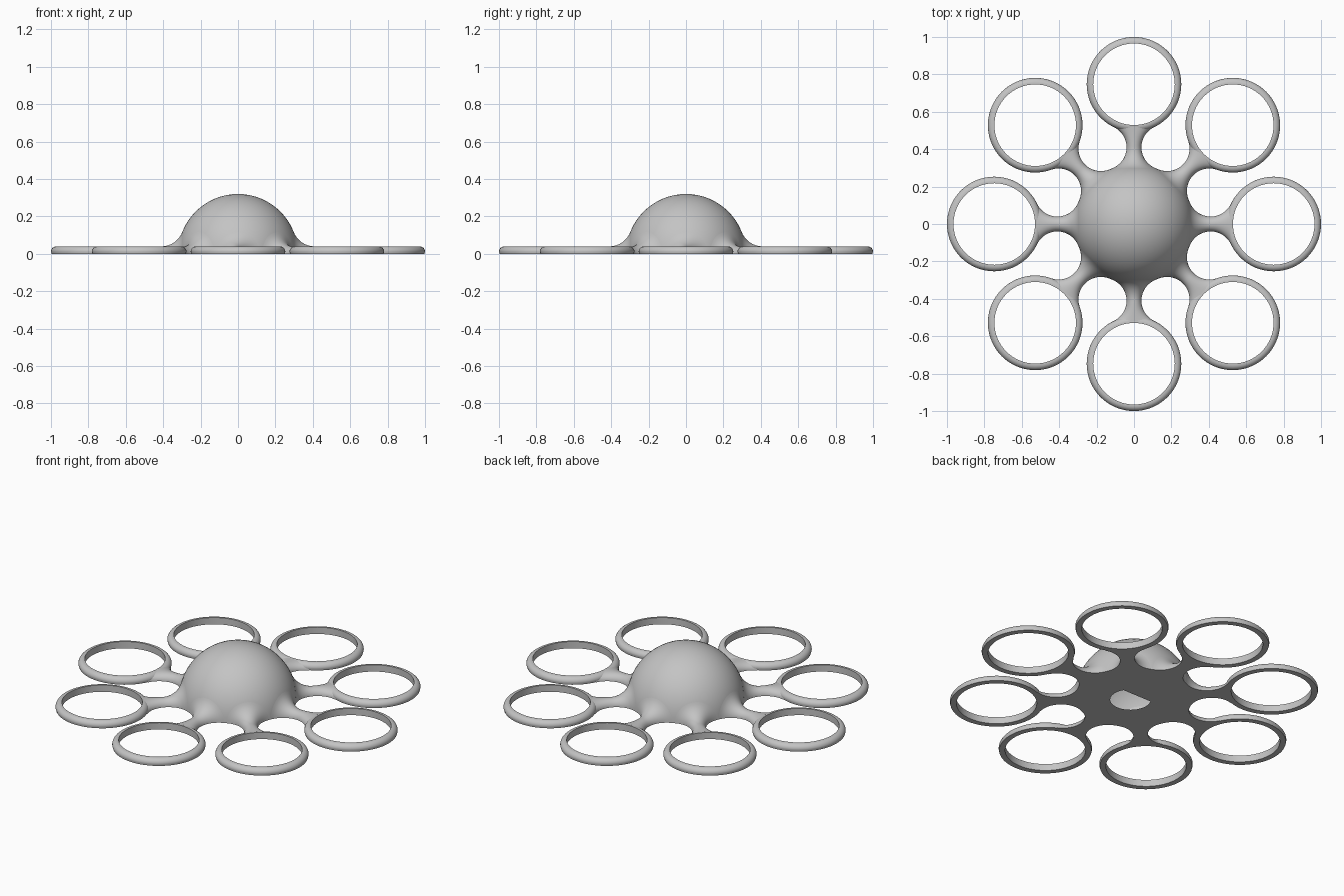
import bpy, bmesh
from math import sin, cos, pi, sqrt, asin
from mathutils import Matrix, Vector

if "Cube" in bpy.data.objects:
    bpy.data.objects.remove(bpy.data.objects["Cube"])

DOME_R = 0.32      # dome radius
ORBIT = 0.747      # distance of the ring centres
RING_OUT, RING_IN = 0.253, 0.218
FILLET = 0.12      # radius of the scallops beside each arm
HEIGHT = 0.04      # thickness of rings and arms
COUNT = 8

grey = bpy.data.materials.new("plain grey")
grey.use_nodes = True
grey.diffuse_color = (0.55, 0.55, 0.55, 1)
grey.node_tree.nodes["Principled BSDF"].inputs["Base Color"].default_value = grey.diffuse_color


def finish(name, bm, recalc=True):
    if recalc:
        bmesh.ops.recalc_face_normals(bm, faces=bm.faces)
    mesh = bpy.data.meshes.new(name)
    bm.to_mesh(mesh)
    bm.free()
    mesh.materials.append(grey)
    obj = bpy.data.objects.new(name, mesh)
    bpy.context.collection.objects.link(obj)
    bpy.ops.object.select_all(action='DESELECT')
    obj.select_set(True)
    bpy.context.view_layer.objects.active = obj
    bpy.ops.object.shade_smooth_by_angle(angle=pi / 5)
    return obj


def loft(name, sections, looped):
    """Skin closed cross-sections, either into a loop or with capped ends."""
    bm = bmesh.new()
    rows = [[bm.verts.new(p) for p in s] for s in sections]
    pairs = list(zip(rows, rows[1:]))
    if looped:
        pairs.append((rows[-1], rows[0]))
    else:
        bm.faces.new(rows[0])
        bm.faces.new(rows[-1])
    for a, b in pairs:
        for i in range(len(a)):
            j = (i + 1) % len(a)
            bm.faces.new((a[i], a[j], b[j], b[i]))
    return finish(name, bm)


# Dome: open half sphere
bm = bmesh.new()
bmesh.ops.create_uvsphere(bm, u_segments=64, v_segments=32, radius=DOME_R)
bmesh.ops.delete(bm, geom=[v for v in bm.verts if v.co.z < -0.001], context='VERTS')
finish("dome", bm, recalc=False)

# Base plate: disc with a D-shaped opening
hole_r, hole_y, flat_y = 0.11, -0.03, 0.025
start = asin((flat_y - hole_y) / hole_r)
outer = [(DOME_R * cos(2 * pi * i / 64), DOME_R * sin(2 * pi * i / 64)) for i in range(64)]
sweep = pi + 2 * start
opening = [(hole_r * cos(start - sweep * i / 28), hole_y + hole_r * sin(start - sweep * i / 28))
           for i in range(29)]
bm = bmesh.new()
edges = []
for outline in (outer, opening):
    vs = [bm.verts.new((x, y, 0)) for x, y in outline]
    edges += [bm.edges.new((vs[i - 1], vs[i])) for i in range(len(vs))]
bmesh.ops.triangle_fill(bm, edges=edges, use_beauty=True, normal=(0, 0, -1))
for f in bm.faces:
    f.normal_update()
    if f.normal.z > 0:
        f.normal_flip()
finish("base_plate", bm, recalc=False)

# Ring profile: flat bottom, straight inner wall, rounded outer shoulder
round_r, round_z = 0.006, 0.012
profile = [(RING_IN, 0), (RING_IN, HEIGHT)]
for k in range(9):
    t = pi / 2 * (1 - k / 8)
    profile.append((RING_IN + round_r + (RING_OUT - RING_IN - round_r) * cos(t),
                    round_z + (HEIGHT - round_z) * sin(t)))
profile.append((RING_OUT - 0.003, 0))
ring_sections = [[Vector((r * cos(a), ORBIT + r * sin(a), z)) for r, z in profile]
                 for a in (2 * pi * i / 64 for i in range(64))]

# Arm: half-round neck, its sides following a circle tangent to dome and ring
d_dome, d_ring = DOME_R + FILLET, RING_OUT + FILLET
cy = (d_dome ** 2 - d_ring ** 2 + ORBIT ** 2) / (2 * ORBIT)
cx = sqrt(d_dome ** 2 - cy ** 2)
y_start = cy * DOME_R / d_dome
y_end = ORBIT - (ORBIT - cy) * RING_OUT / d_ring
t_start, t_end = asin((y_start - cy) / FILLET), asin((y_end - cy) / FILLET)
arm_sections = []
for i in range(25):
    t = t_start + (t_end - t_start) * i / 24
    y, w = cy + FILLET * sin(t), cx - FILLET * cos(t)
    h = w if y < cy else min(w, HEIGHT)
    arm_sections.append([Vector((w * cos(pi * k / 20), y, h * sin(pi * k / 20)))
                         for k in range(21)])

for n in range(COUNT):
    turn = Matrix.Rotation(2 * pi * n / COUNT, 4, 'Z')
    for name, sections, looped in (("ring", ring_sections, True), ("arm", arm_sections, False)):
        loft(f"{name}_{n + 1}", [[turn @ p for p in s] for s in sections], looped)
